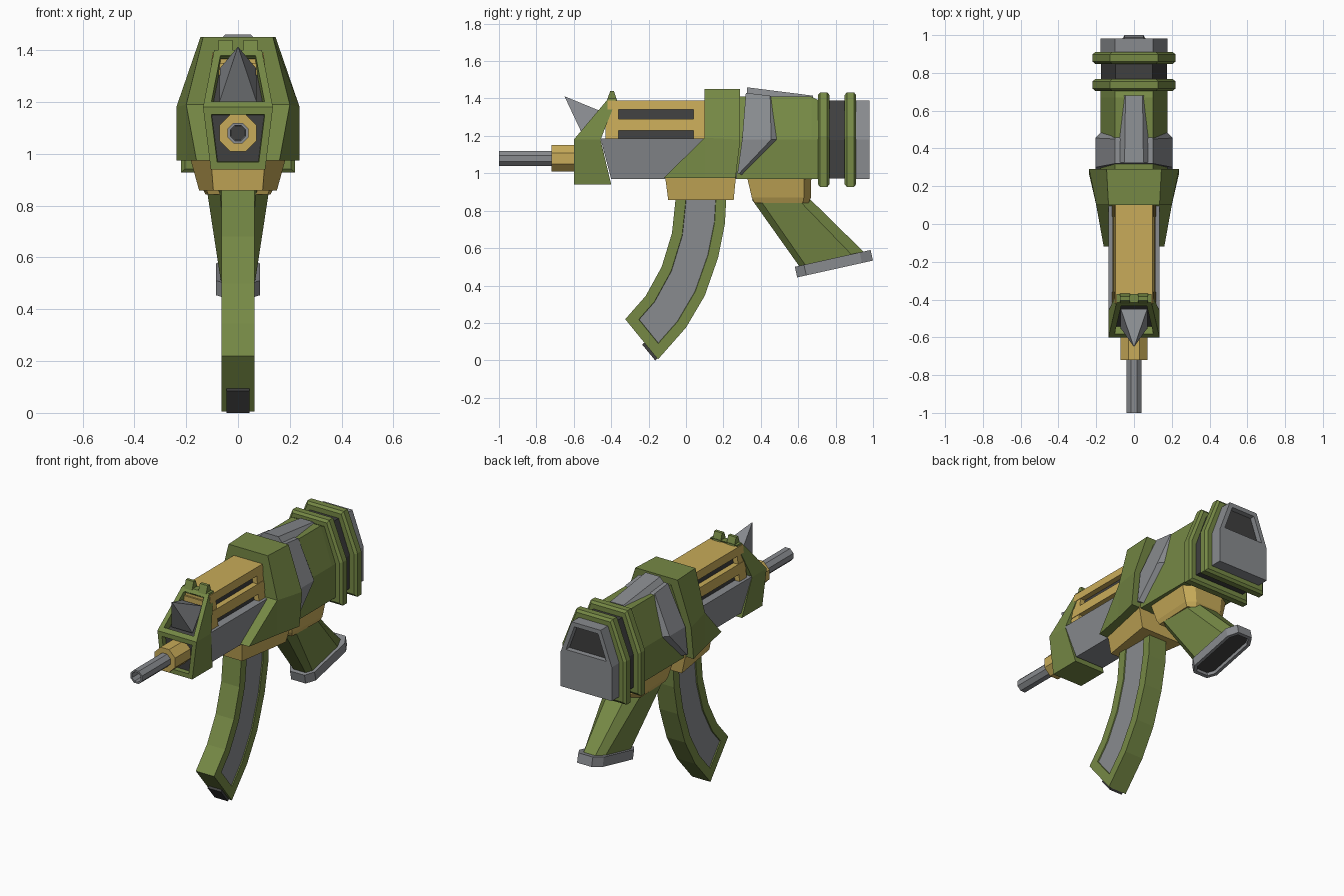
import bpy, bmesh, math
from mathutils import Vector

if "Cube" in bpy.data.objects:
    bpy.data.objects.remove(bpy.data.objects["Cube"])

def mat(name, rgb):
    m = bpy.data.materials.new(name)
    m.diffuse_color = (*rgb, 1)
    m.use_nodes = True
    m.node_tree.nodes["Principled BSDF"].inputs["Base Color"].default_value = m.diffuse_color
    return m

GREEN = mat("green", (0.18, 0.25, 0.06))
GOLD = mat("gold", (0.58, 0.41, 0.10))
DARK = mat("dark", (0.05, 0.05, 0.05))
GREY = mat("grey", (0.25, 0.26, 0.275))

def recess(bm, direction, rim, depth):
    """Inset the face that points along direction (topmost one wins) and sink it."""
    d = Vector(direction).normalized()
    bm.normal_update()
    f = max(bm.faces, key=lambda f: f.normal.dot(d) + 0.01 * f.calc_center_median().z)
    bmesh.ops.inset_region(bm, faces=[f], thickness=rim, use_even_offset=True)
    bmesh.ops.inset_region(bm, faces=[f], thickness=0.002, depth=-depth, use_even_offset=True)
    f.material_index = 1

def loft(name, halves, material, recesses=(), floor=DARK, split_z=None):
    """Skin loops of right-hand (x, y, z) points, each mirrored across x = 0."""
    bm = bmesh.new()
    loops = []
    for h in halves:
        pts = list(h) + [(-x, y, z) for x, y, z in reversed(h)]
        loops.append([bm.verts.new(p) for p in pts])
    n = len(loops[0])
    for a, b in zip(loops, loops[1:]):
        for i in range(n):
            j = (i + 1) % n
            bm.faces.new((a[i], a[j], b[j], b[i]))
    bm.faces.new(loops[0])
    bm.faces.new(loops[-1])
    bmesh.ops.recalc_face_normals(bm, faces=bm.faces[:])
    if split_z:
        bmesh.ops.bisect_plane(bm, geom=bm.verts[:] + bm.edges[:] + bm.faces[:],
                               plane_co=(0, 0, split_z), plane_no=(0, 0, 1))
    return finish(name, bm, material, recesses, floor)

def plate(name, profile, w, material, recesses=(), floor=DARK):
    """Extrude a (y, z) side profile from -w(y) to w(y)."""
    bm = bmesh.new()
    sides = [[bm.verts.new((s * w(y), y, z)) for y, z in profile] for s in (-1, 1)]
    n = len(profile)
    for s in sides:
        bm.faces.new(s)
    for i in range(n):
        j = (i + 1) % n
        bm.faces.new((sides[0][i], sides[0][j], sides[1][j], sides[1][i]))
    bmesh.ops.recalc_face_normals(bm, faces=bm.faces[:])
    return finish(name, bm, material, recesses, floor)

def finish(name, bm, material, recesses, floor):
    for r in recesses:
        recess(bm, *r)
    me = bpy.data.meshes.new(name)
    bm.to_mesh(me)
    bm.free()
    me.materials.append(material)
    me.materials.append(floor)
    ob = bpy.data.objects.new(name, me)
    bpy.context.collection.objects.link(ob)
    return ob

def across(y, pts):
    return [(x, y, z) for x, z in pts]

def level(z, pts):
    return [(x, y, z) for x, y in pts]

def octagon(y, r, z=1.08):
    angles = [math.radians(67.5 - 45 * k) for k in range(4)]
    return [(r * math.cos(a), y, z + r * math.sin(a)) for a in angles]

def rear(y, g=0.0):
    """House-shaped rear cross-section, grown outward by g."""
    return across(y, [(0.1 + 0.6 * g, 1.39 + g), (0.177 + g, 1.18 + 0.4 * g), (0.177 + g, 0.97 - g)])

# Barrel and collar
loft("barrel", [octagon(-1.0, 0.043), octagon(-0.62, 0.043)], GREY, [((0, -1, 0), 0.01, 0.1)])
loft("barrel_collar", [octagon(-0.72, 0.077), octagon(-0.57, 0.077)], GOLD)

# Front block with two recessed panels, sight tabs and spike
loft("front_block", [level(0.94, [(0.105, -0.6), (0.105, -0.4)]),
                     level(1.18, [(0.135, -0.6), (0.135, -0.457)]),
                     level(1.4, [(0.092, -0.415), (0.092, -0.37)])], GREEN,
     [((0, -1, 0), 0.028, 0.03), ((0, -0.76, 0.65), 0.028, 0.05)])
for side in (-1, 1):
    tab = plate("sight_tab", [(-0.43, 1.37), (-0.405, 1.44), (-0.385, 1.44), (-0.365, 1.38)],
                lambda y: 0.027, GREEN)
    tab.location.x = side * 0.048
tip = [(0.001, -0.65, 1.412)] * 2
loft("spike", [[(0.072, -0.55, 1.2), (0.07, -0.45, 1.33)], tip], GREY)

# Receiver and slotted upper guard
loft("receiver", [level(0.97, [(0.1, -0.4), (0.1, 0.28)]),
                  level(1.185, [(0.135, -0.457), (0.135, 0.28)])], GREY)

def guard(name, y0, y1, z0, z1, material, shrink=0.0):
    w = lambda z: 0.12 - 0.1 * (z - 1.18) - shrink
    section = [(w(z1), z1), (w(z0), z0)]
    loft(name, [across(y0, section), across(y1, section)], material)

guard("guard_core", -0.4, 0.15, 1.17, 1.37, DARK, 0.035)
guard("guard_top", -0.42, 0.15, 1.34, 1.39, GOLD)
guard("guard_rail", -0.42, 0.15, 1.23, 1.29, GOLD)
guard("guard_front_post", -0.43, -0.36, 1.18, 1.35, GOLD, 0.003)
guard("guard_rear_post", 0.04, 0.15, 1.18, 1.35, GOLD, 0.003)

# Middle collar with forward cheeks
loft("middle_collar", [across(0.1, [(0.135, 1.45), (0.2, 1.19), (0.2, 0.975)]),
                       [(0.145, 0.29, 1.45), (0.238, 0.29, 1.18), (0.238, 0.265, 0.975)]], GREEN)
plate("collar_cheeks", [(0.1, 1.19), (-0.12, 0.975), (0.1, 0.975)],
      lambda y: 0.182 + 0.18 * y, GREEN)

# Rear body, grey shell and top ridge
loft("rear_body", [across(0.27, [(0.1, 1.41), (0.177, 1.18), (0.177, 0.97)]),
                   across(0.67, [(0.1, 1.41), (0.177, 1.18), (0.177, 0.97)]),
                   rear(0.71)], GREEN)
loft("rear_shell", [[(0.1, 0.32, 1.43), (0.205, 0.3, 1.18), (0.205, 0.275, 1.0)],
                    [(0.1, 0.45, 1.415), (0.205, 0.455, 1.18), (0.205, 0.285, 1.0)],
                    [(0.095, 0.47, 1.40), (0.172, 0.49, 1.18), (0.172, 0.3, 0.99)]], GREY)
loft("top_ridge", [across(0.325, [(0.05, 1.46), (0.1, 1.4)]),
                   across(0.68, [(0.045, 1.415), (0.065, 1.39)])], GREY)

# Rear rings, dark core and end cap with window
loft("ring_core", [rear(0.7, -0.002), rear(0.93, -0.002)], DARK)
for y in (0.705, 0.848):
    loft("rear_ring", [rear(y, 0.028), rear(y + 0.012, 0.043),
                       rear(y + 0.05, 0.043), rear(y + 0.062, 0.028)], GREEN)
loft("end_cap", [rear(0.91), rear(0.982)], GREY, [((0, 1, 0), 0.027, 0.03)], split_z=1.18)

# Magazine well and curved magazine
loft("magazine_well", [level(0.985, [(0.105, -0.112), (0.185, 0.267)]),
                       level(0.858, [(0.095, -0.095), (0.15, 0.255)])], GOLD)
mag = [(-0.055, 0.93), (-0.056, 0.86), (-0.075, 0.68), (-0.13, 0.5), (-0.215, 0.345), (-0.325, 0.22),
       (-0.15, 0.005), (0.0, 0.175), (0.1, 0.345), (0.172, 0.55), (0.208, 0.73), (0.215, 0.86), (0.215, 0.93)]
plate("magazine", mag, lambda y: 0.063, GREEN,
      [((1, 0, 0), 0.055, 0.006), ((-1, 0, 0), 0.055, 0.006)], GREY)
plate("magazine_base", [(-0.235, 0.085), (-0.165, 0.0), (-0.14, 0.02), (-0.2, 0.11)],
      lambda y: 0.045, DARK)

# Grip mount, grip and foot plate
loft("grip_mount", [level(0.985, [(0.15, 0.325), (0.165, 0.63), (0.1, 0.67)]),
                    level(0.87, [(0.125, 0.352), (0.14, 0.63), (0.09, 0.668)]),
                    level(0.842, [(0.115, 0.365), (0.125, 0.625), (0.085, 0.655)])], GOLD)
loft("grip", [level(0.86, [(0.07, 0.352), (0.12, 0.395), (0.12, 0.6), (0.06, 0.665)]),
              [(0.04, 0.615, 0.49), (0.065, 0.645, 0.5), (0.065, 0.89, 0.56), (0.04, 0.955, 0.575)]], GREEN)
along, down = Vector((0, 0.976, 0.217)), Vector((0, 0.217, -0.976))
origin = Vector((0, 0.582, 0.5))
foot = [[tuple(origin + along * s + down * t + Vector((x, 0, 0)))
         for x, s in ((0.05, 0), (0.085, 0.05), (0.085, 0.355), (0.05, 0.415))] for t in (0, 0.058)]
loft("foot_plate", foot, GREY, [(down, 0.02, 0.02)])
